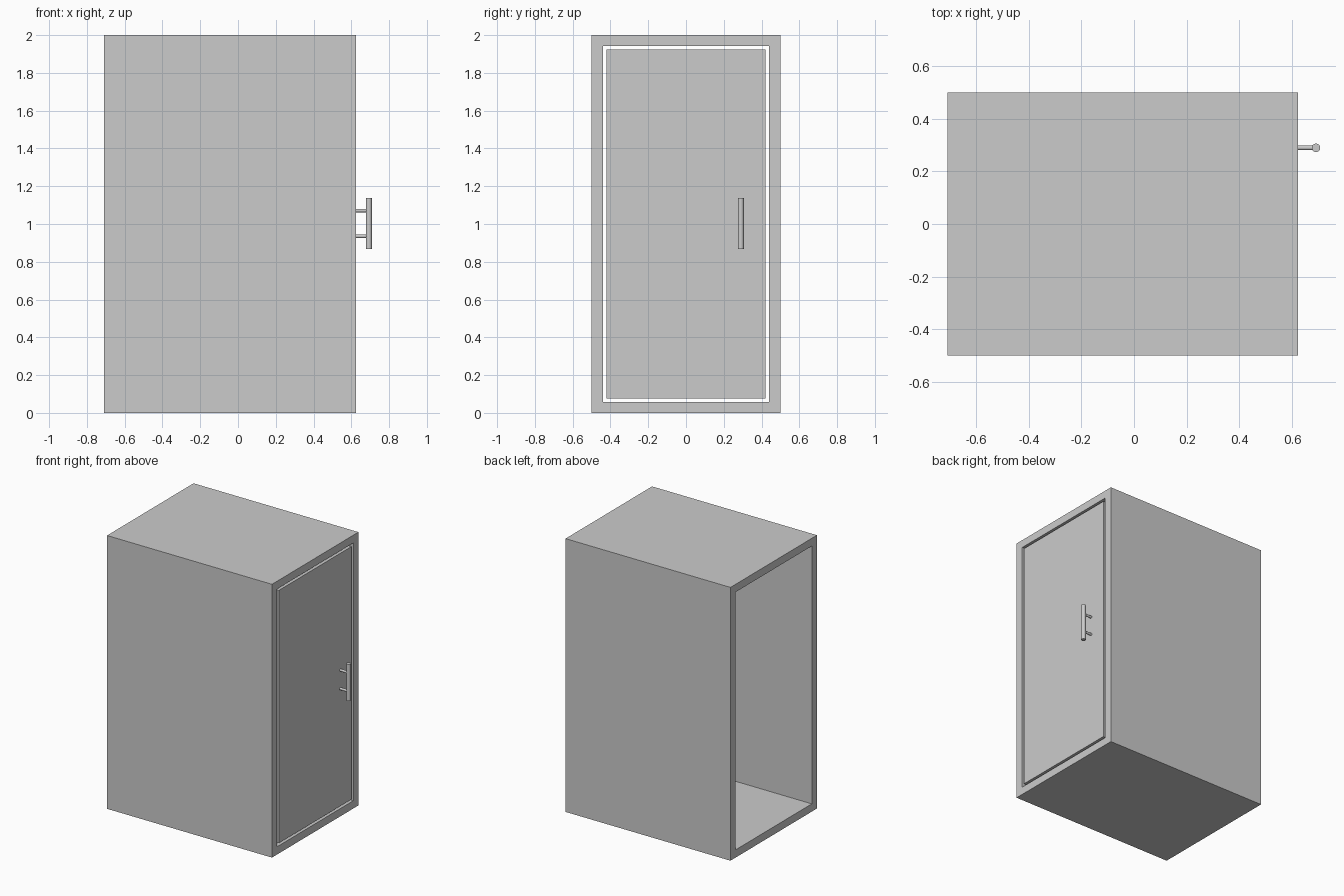
import bpy
import bmesh
from mathutils import Matrix, Vector

cube = bpy.data.objects.get("Cube")
if cube:
    bpy.data.objects.remove(cube, do_unlink=True)

grey = bpy.data.materials.new("light grey")
grey.use_nodes = True
COLOUR = (0.6, 0.6, 0.6, 1)
grey.diffuse_color = COLOUR
grey.node_tree.nodes["Principled BSDF"].inputs["Base Color"].default_value = COLOUR

BACK, FACE = -0.71, 0.625      # open end and door end of the case
MID = 1.0                      # height of the case centre


def finish(name, bm, smooth=False):
    bmesh.ops.recalc_face_normals(bm, faces=bm.faces)
    mesh = bpy.data.meshes.new(name)
    bm.to_mesh(mesh)
    bm.free()
    mesh.materials.append(grey)
    obj = bpy.data.objects.new(name, mesh)
    bpy.context.collection.objects.link(obj)
    if smooth:
        bpy.ops.object.select_all(action="DESELECT")
        obj.select_set(True)
        bpy.context.view_layer.objects.active = obj
        bpy.ops.object.shade_smooth_by_angle()
    return obj


def rectangle(bm, x, half_y, half_z):
    return [bm.verts.new((x, sy * half_y, MID + sz * half_z))
            for sy, sz in ((-1, -1), (1, -1), (1, 1), (-1, 1))]


def rod(name, start, end, radius):
    start, end = Vector(start), Vector(end)
    axis = end - start
    turn = axis.to_track_quat("Z", "Y").to_matrix().to_4x4()
    bm = bmesh.new()
    bmesh.ops.create_cone(bm, cap_ends=True, segments=32, radius1=radius,
                          radius2=radius, depth=axis.length,
                          matrix=Matrix.Translation((start + end) / 2) @ turn)
    return finish(name, bm, smooth=True)


# Case: a rectangular tube, open right through
bm = bmesh.new()
loops = [rectangle(bm, BACK, 0.5, 1.0), rectangle(bm, FACE, 0.5, 1.0),
         rectangle(bm, FACE, 0.44, 0.943), rectangle(bm, BACK, 0.44, 0.943)]
for a, b in zip(loops, loops[1:] + loops[:1]):
    for i in range(4):
        j = (i + 1) % 4
        bm.faces.new((a[i], a[j], b[j], b[i]))
finish("case", bm)

# Door: a slab flush with the case, with a narrow gap all round
bm = bmesh.new()
inner = rectangle(bm, FACE - 0.06, 0.421, 0.925)
slab = bm.faces.new(inner)
extruded = bmesh.ops.extrude_face_region(bm, geom=[slab], use_keep_orig=True)
moved = [v for v in extruded["geom"] if isinstance(v, bmesh.types.BMVert)]
bmesh.ops.translate(bm, verts=moved, vec=(0.06, 0, 0))
finish("door", bm)

# Handle: an upright bar on two posts
BAR_X, BAR_Y = 0.693, 0.29
rod("handle_bar", (BAR_X, BAR_Y, 0.868), (BAR_X, BAR_Y, 1.138), 0.016)
for label, z in (("lower", 0.935), ("upper", 1.071)):
    rod("handle_post_" + label, (FACE - 0.005, BAR_Y, z), (BAR_X, BAR_Y, z), 0.009)
